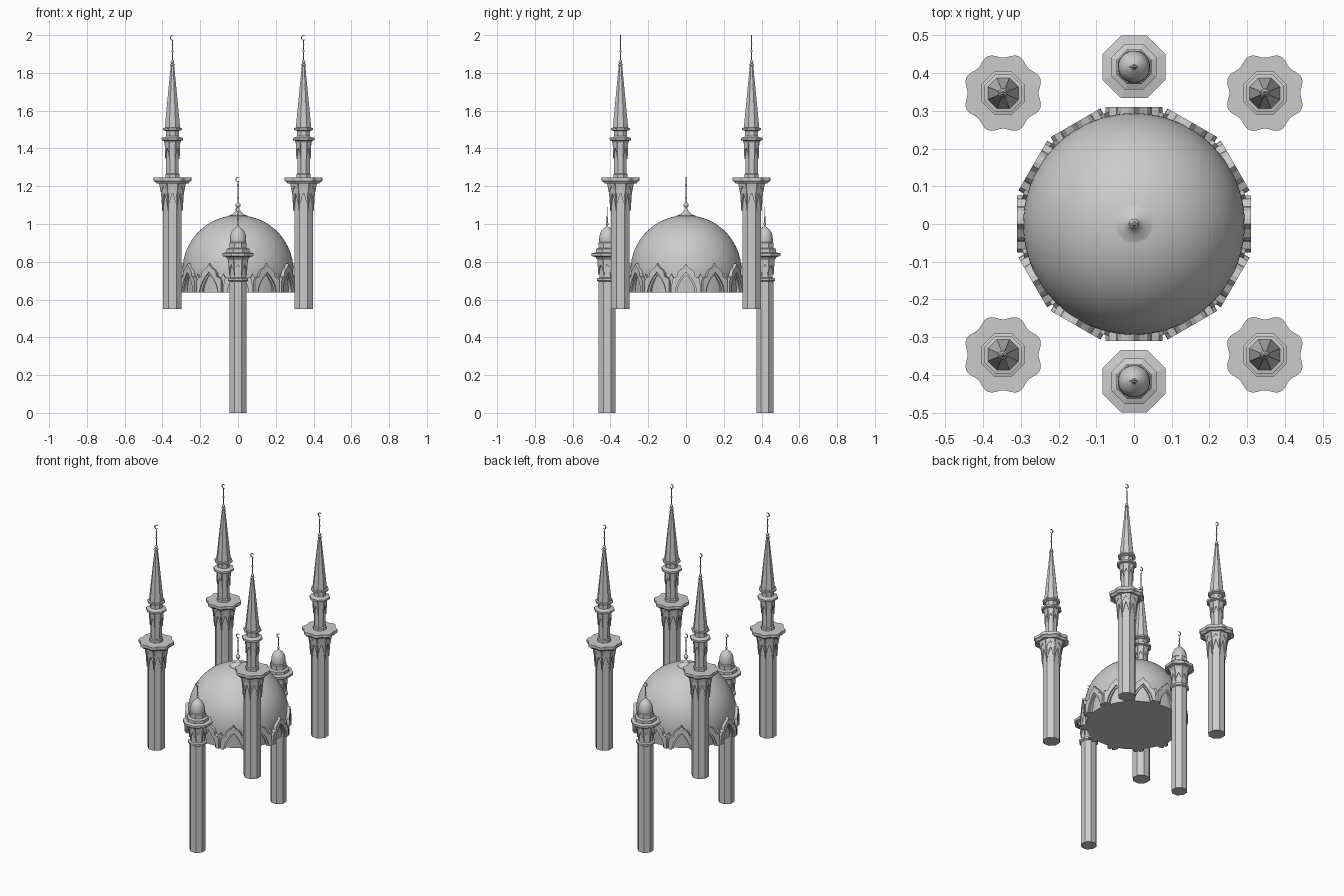
import bpy, bmesh
from math import sin, cos, pi, radians, sqrt
from mathutils import Matrix, Vector

if "Cube" in bpy.data.objects:
    bpy.data.objects.remove(bpy.data.objects["Cube"])


def finish(name, bm, smooth=False):
    bmesh.ops.recalc_face_normals(bm, faces=bm.faces)
    me = bpy.data.meshes.new(name)
    bm.to_mesh(me)
    bm.free()
    ob = bpy.data.objects.new(name, me)
    bpy.context.collection.objects.link(ob)
    if smooth:
        bpy.ops.object.select_all(action='DESELECT')
        ob.select_set(True)
        bpy.context.view_layer.objects.active = ob
        bpy.ops.object.shade_smooth_by_angle(angle=radians(35))
    return ob


# revolve (radius, z) points; for 8 sides radius is measured to the flats
def lathe(name, prof, loc, sides=8, lobe=0.0, smooth=False):
    bm = bmesh.new()
    k = 1 / cos(pi / 8) if sides == 8 else 1
    rings = []
    for r, z in prof:
        ring = []
        for i in range(sides):
            a = 2 * pi * (i + 0.5) / sides
            q = r * k * (1 - lobe * cos(8 * a))
            ring.append(bm.verts.new((loc[0] + q * cos(a), loc[1] + q * sin(a), z)))
        rings.append(ring)
    for lo, hi in zip(rings, rings[1:]):
        for i in range(sides):
            j = (i + 1) % sides
            bm.faces.new((lo[i], lo[j], hi[j], hi[i]))
    bm.faces.new(rings[0])
    bm.faces.new(rings[-1])
    return finish(name, bm, smooth)


# ring of plates: half outlines (outer edge, inner edge) of (u, z), mirrored about u = 0
def plate_ring(name, n, outer, inner, r_in, r_out, loc, lean=0.0):
    z0 = min(z for u, z in outer + inner)
    bm = bmesh.new()

    def point(a, u, z, r):
        r += lean * (z - z0)
        return bm.verts.new((loc[0] + r * cos(a) - u * sin(a),
                             loc[1] + r * sin(a) + u * cos(a), z))
    for i in range(n):
        a = 2 * pi * i / n
        for s in (1, -1):
            front = [[point(a, s * u, z, r_out) for u, z in e] for e in (outer, inner)]
            back = [[point(a, s * u, z, r_in) for u, z in e] for e in (outer, inner)]
            for k in range(len(outer) - 1):
                for f in (front, back):
                    bm.faces.new((f[0][k], f[0][k + 1], f[1][k + 1], f[1][k]))
                for e in (0, 1):
                    bm.faces.new((front[e][k], front[e][k + 1], back[e][k + 1], back[e][k]))
            bm.faces.new((front[0][0], front[1][0], back[1][0], back[0][0]))
    bmesh.ops.remove_doubles(bm, verts=bm.verts, dist=0.0002)
    return finish(name, bm)


# pointed arch half curve from springing (w, z0) to apex (0, z1)
def arch(w, z0, z1, n=8):
    return [(w * (1 - (k / n) ** 1.9), z0 + (z1 - z0) * (k / n)) for k in range(n + 1)]


# wall panel with pointed opening below a straight top
def spandrels(name, w, z0, apex, top, r, loc, lean=0.0, depth=0.005):
    inner = arch(w * 0.93, z0, apex)
    outer = [(w, z) for u, z in inner[:5]] + [(w, top), (w * .7, top), (w * .35, top), (0, top)]
    plate_ring(name, 8, outer, inner, r - 0.004, r + depth, loc, lean)


def crescent(name, loc, z, r, thick=0.004):
    bm = bmesh.new()
    n = 20
    rows = []
    for k in range(n + 1):
        a = radians(40 + 280 * k / n)
        w = r * (0.04 + 0.36 * sin(pi * k / n))
        rows.append([bm.verts.new((loc[0] + q * cos(a), loc[1] + y, z + q * sin(a)))
                     for q, y in ((r, -thick / 2), (r, thick / 2), (r - w, thick / 2), (r - w, -thick / 2))])
    for p, q in zip(rows, rows[1:]):
        for i in range(4):
            j = (i + 1) % 4
            bm.faces.new((p[i], p[j], q[j], q[i]))
    bm.faces.new(rows[0])
    bm.faces.new(rows[-1])
    finish(name, bm)


def ball(r, z, n=6):
    return [(max(r * sin(pi * k / n), 0.003), z - r * cos(pi * k / n)) for k in range(n + 1)]


# ---- main dome with drum ----
C = (0, 0)
R, ZC = 0.294, 0.752
dome = [(0.285, 0.637), (0.29, 0.70)]
dome += [(R * cos(pi / 2 * k / 24), ZC + R * sin(pi / 2 * k / 24)) for k in range(24)] + [(0.002, ZC + R)]
lathe("main_dome", dome, C, 96, smooth=True)
lathe("dome_finial", [(0.05, 1.036), (0.05, 1.044), (0.03, 1.052), (0.015, 1.066), (0.006, 1.083)]
      + ball(0.014, 1.1) + ball(0.007, 1.14) + [(0.003, 1.19)] + ball(0.005, 1.205)
      + [(0.002, 1.222)], C, 16, smooth=True)
crescent("dome_crescent", C, 1.236, 0.014)

# ---- ring of twelve pointed arches around the drum ----
inner = arch(0.056, 0.637, 0.745)
outer = [(0.076, 0.637), (0.076, 0.665), (0.075, 0.70), (0.066, 0.715), (0.047, 0.722),
         (0.045, 0.74), (0.034, 0.757), (0.014, 0.77), (0, 0.79)]
plate_ring("drum_arches", 12, outer, inner, 0.278, 0.310, C)
rim_in = [(u * 0.82, z - 0.012 * k / 8) for k, (u, z) in enumerate(inner)]
plate_ring("drum_arch_inner_trim", 12, inner, rim_in, 0.278, 0.300, C)
# small pointed leaves between the arches
bm = bmesh.new()
for i in range(12):
    a = 2 * pi * (i + 0.5) / 12
    f = []
    for r in (0.28, 0.304):
        f.append([bm.verts.new((r * cos(a) - u * sin(a), r * sin(a) + u * cos(a), z))
                  for u, z in ((-.014, .637), (.014, .637), (.02, .70), (0, .735), (-.02, .70))])
    for g in f:
        bm.faces.new(g)
    for k in range(5):
        j = (k + 1) % 5
        bm.faces.new((f[0][k], f[0][j], f[1][j], f[1][k]))
finish("drum_leaves", bm)

# ---- four tall corner minarets ----
for sx in (-1, 1):
    for sy in (-1, 1):
        p = (sx * 0.347, sy * 0.347)
        lathe("minaret_shaft", [(0.049, 0.55), (0.049, 1.15), (0.053, 1.18), (0.062, 1.205),
                                (0.074, 1.222), (0.074, 1.23)], p)
        spandrels("minaret_corbel_arches", 0.0203, 1.07, 1.165, 1.2, 0.049, p, lean=0.07)
        spandrels("minaret_corbel_upper", 0.026, 1.15, 1.2, 1.225, 0.053, p, lean=0.2)
        lathe("minaret_balcony", [(0.085, 1.215), (0.092, 1.224), (0.1, 1.228), (0.1, 1.246)],
              p, 96, lobe=0.06)
        lathe("minaret_upper_shaft", [(0.033, 1.24), (0.033, 1.42), (0.044, 1.436), (0.044, 1.44),
                                      (0.057, 1.444), (0.057, 1.456), (0.04, 1.46), (0.034, 1.465),
                                      (0.034, 1.492), (0.05, 1.498), (0.05, 1.508), (0.04, 1.51)], p)
        spandrels("minaret_upper_arches", 0.0145, 1.345, 1.405, 1.437, 0.033, p, lean=0.04)
        lathe("minaret_lower_band", [(0.038, 1.245), (0.038, 1.262), (0.033, 1.267)], p)
        lathe("minaret_spire", [(0.041, 1.508), (0.009, 1.84)], p)
        lathe("minaret_finial", [(0.008, 1.838), (0.013, 1.843), (0.008, 1.85)] + ball(0.010, 1.858)
              + [(0.003, 1.90)] + ball(0.006, 1.915) + [(0.003, 1.94)] + ball(0.004, 1.952)
              + [(0.002, 1.975)], p, 12, smooth=True)
        crescent("minaret_crescent", p, 1.986, 0.014)

# ---- two lower domed towers, front and back ----
for s in (-1, 1):
    p = (0, s * 0.417)
    lathe("tower_shaft", [(0.045, 0), (0.045, 0.695), (0.054, 0.70), (0.054, 0.712), (0.042, 0.716),
                          (0.042, 0.79), (0.052, 0.81), (0.064, 0.826), (0.082, 0.83),
                          (0.083, 0.845), (0.06, 0.85), (0.06, 0.868), (0.046, 0.874),
                          (0.046, 0.90), (0.042, 0.905)], p)
    spandrels("tower_arches", 0.019, 0.73, 0.785, 0.81, 0.042, p, lean=0.07)
    lathe("tower_dome", [(0.042, 0.90), (0.043, 0.918), (0.0415, 0.937), (0.036, 0.955),
                         (0.027, 0.969), (0.015, 0.979), (0.005, 0.988)], p, 32, smooth=True)
    lathe("tower_finial", [(0.01, 0.98), (0.004, 0.99)] + ball(0.007, 1.0) + ball(0.005, 1.025)
          + [(0.002, 1.068)], p, 12, smooth=True)
    crescent("tower_crescent", p, 1.078, 0.013)
